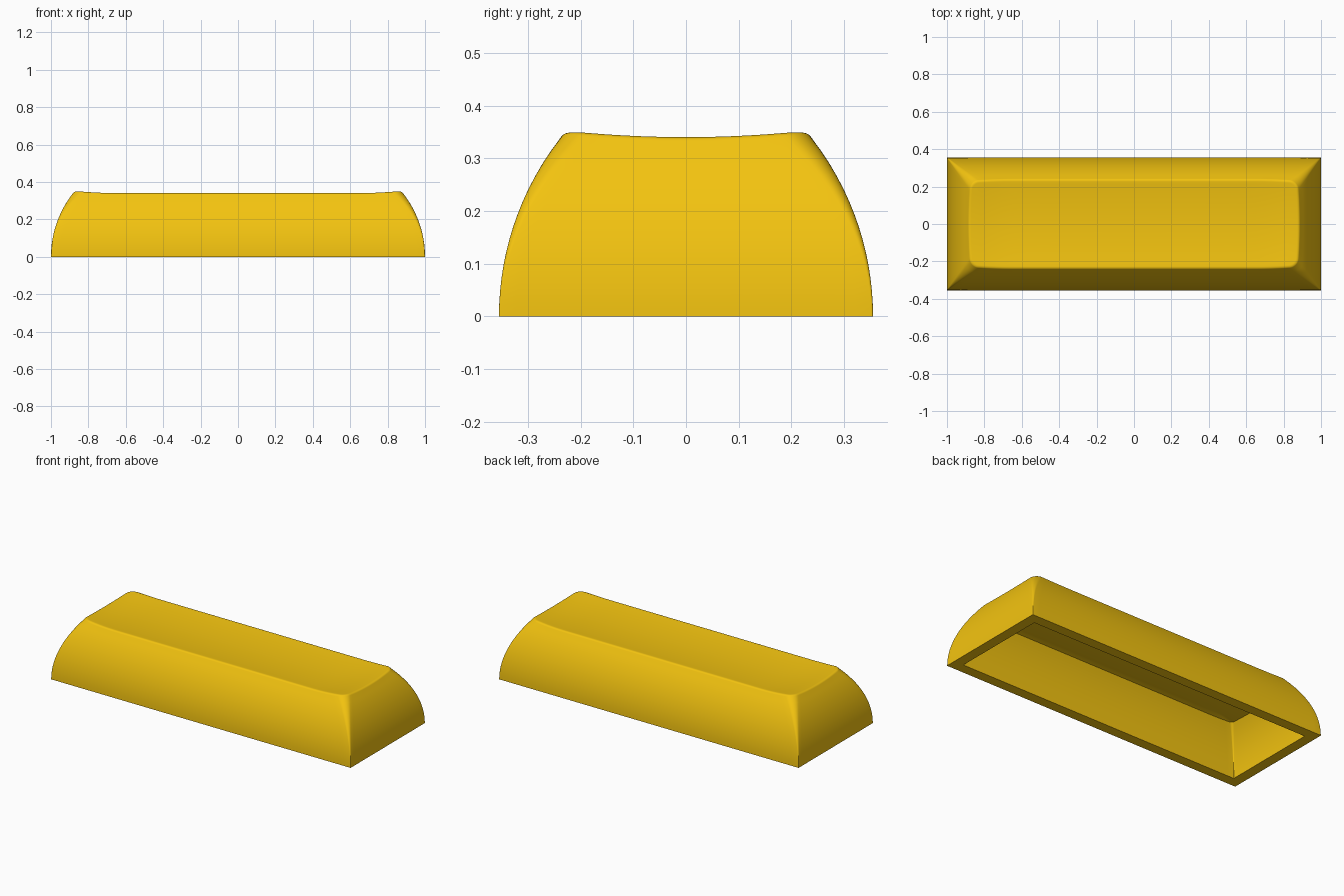
import bpy, bmesh
from math import sin, cos, pi, sqrt, radians

if "Cube" in bpy.data.objects:
    bpy.data.objects.remove(bpy.data.objects["Cube"])

HX, HY = 1.0, 0.355      # half size of the base
R = 0.55                 # radius of the bulging side walls
WALL, ROOF = 0.062, 0.06  # shell thickness
F = 0.02                 # rounding of the top rim


def dish(x, y):
    """Scooped top: a sphere swept along x, lowest on the middle line."""
    dx = max(abs(x) - 0.65, 0)
    return 0.328 + 0.25 * (y * y + dx * dx)


def bulge(z):
    return R - sqrt(R * R - z * z)


# Outline of a rounded rectangle: (u, v) corner factors, (c, s) arc direction
outline = []
CORNER = 8
for q, n in enumerate((48, 24, 48, 24)):
    u, v = ((1, 1), (-1, 1), (-1, -1), (1, -1))[q]
    for i in range(CORNER + 1):
        a = (q + i / CORNER) * pi / 2
        outline.append((u, v, cos(a), sin(a)))
    nu, nv = ((-1, 1), (-1, -1), (1, -1), (1, 1))[q]
    a = (q + 1) * pi / 2
    for i in range(1, n):
        t = i / n
        outline.append((u + (nu - u) * t, v + (nv - v) * t, cos(a), sin(a)))


def at(p, inset, r):
    u, v, c, s = p
    return u * (HX - inset - r) + c * r, v * (HY - inset - r) + s * r


def wall_ring(t, thick=0.0, drop=0.0):
    """Ring of the side wall at fraction t of its height."""
    pts = []
    for p in outline:
        z = t * (dish(*at(p, 0.12 + thick, 0.05)) - drop)
        x, y = at(p, thick + bulge(z), 0.003 + (0.012 if thick else 0.045) * t * t)
        pts.append((x, y, z))
    return pts


def scoop_rings(edge, drop, n):
    """Rings shrinking from an edge towards the middle of the dish."""
    return [[(x * k, y * k, dish(x * k, y * k) - drop) for x, y, z in edge]
            for k in (1 - i / n for i in range(1, n))]


# Outer wall, rounded rim and dished top
A0 = radians(35)
rim_drop = F * (1 - sin(A0))
outer = [wall_ring(i / 14, 0, rim_drop) for i in range(15)]
rim = []
for j in range(1, 7):
    a = A0 + (pi / 2 - A0) * j / 6
    ring = []
    for p, (x0, y0, z0) in zip(outline, outer[-1]):
        x, y = at(p, bulge(z0) + F * (cos(A0) - cos(a)), 0.048 - 0.012 * j / 6)
        ring.append((x, y, dish(x, y) - F * (1 - sin(a))))
    rim.append(ring)
top = scoop_rings(rim[-1], 0, 16)

# Hollow underside
inner = [wall_ring(i / 12, WALL, ROOF) for i in range(13)]
ceiling = scoop_rings(inner[-1], ROOF, 12)

rings = top[::-1] + rim[::-1] + outer[::-1] + inner + ceiling
bm = bmesh.new()
loops = [[bm.verts.new(co) for co in ring] for ring in rings]
N = len(outline)
for a, b in zip(loops, loops[1:]):
    for i in range(N):
        k = (i + 1) % N
        bm.faces.new((a[i], b[i], b[k], a[k]))
for loop, z in ((loops[0], dish(0, 0)), (loops[-1], dish(0, 0) - ROOF)):
    mid = bm.verts.new((0, 0, z))
    for i in range(N):
        bm.faces.new((mid, loop[i], loop[(i + 1) % N]))
bmesh.ops.recalc_face_normals(bm, faces=bm.faces)

mesh = bpy.data.meshes.new("key_cap")
bm.to_mesh(mesh)
bm.free()
cap = bpy.data.objects.new("key_cap", mesh)
bpy.context.collection.objects.link(cap)

yellow = bpy.data.materials.new("yellow_plastic")
yellow.diffuse_color = (0.9, 0.55, 0.005, 1)
yellow.use_nodes = True
yellow.node_tree.nodes["Principled BSDF"].inputs["Base Color"].default_value = yellow.diffuse_color
mesh.materials.append(yellow)

bpy.context.view_layer.objects.active = cap
cap.select_set(True)
bpy.ops.object.shade_smooth_by_angle(angle=radians(35))
